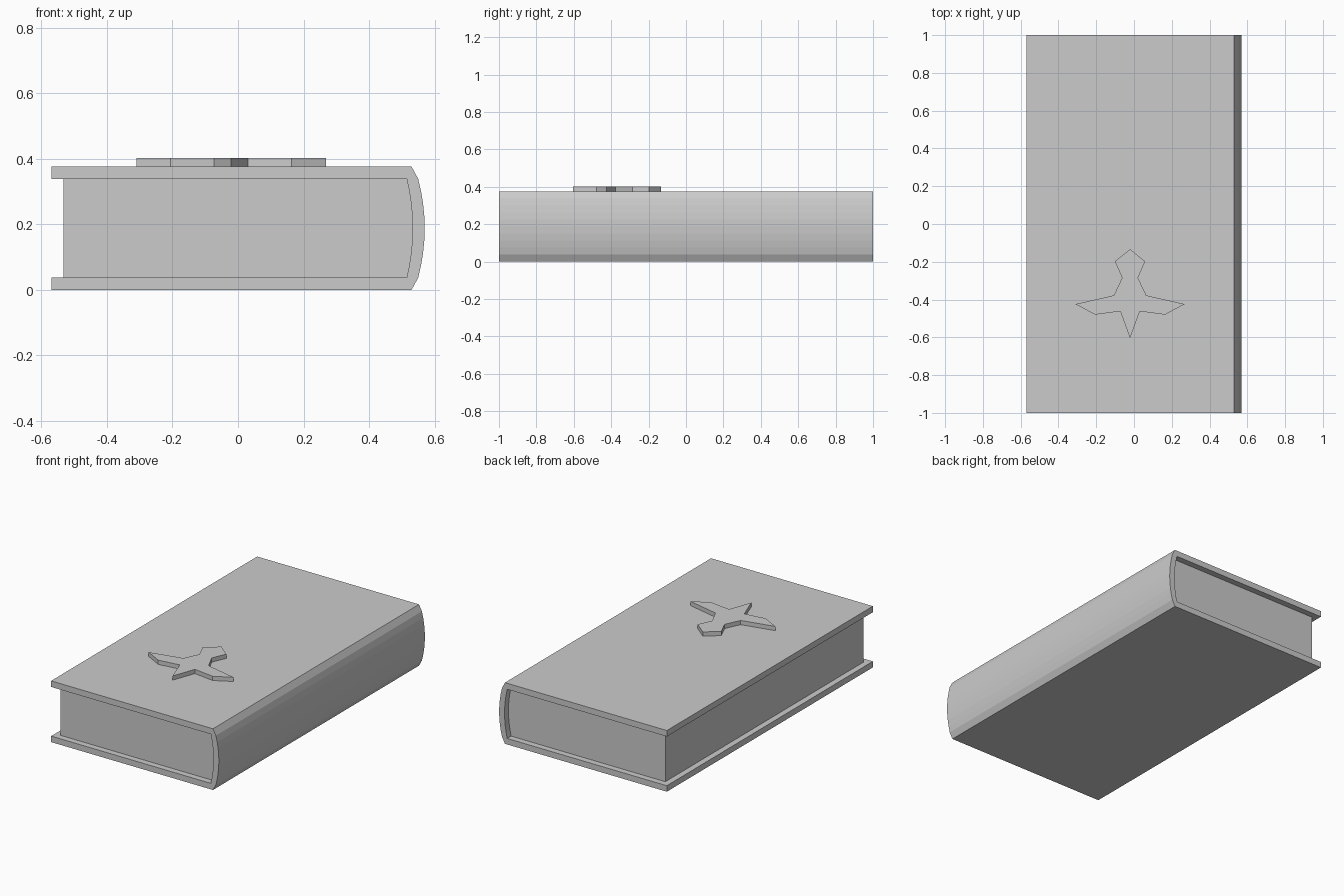
import bpy, bmesh

if "Cube" in bpy.data.objects:
    bpy.data.objects.remove(bpy.data.objects["Cube"])

H = 0.376       # total thickness of the book
T = 0.037       # board thickness
MID = H / 2
SEG = 8         # facets along the spine curve


def prism(name, outline, axis, lo, hi):
    """Extrude a 2D outline along y (outline = x,z) or z (outline = x,y)."""
    bm = bmesh.new()
    place = (lambda a, b: (a, lo, b)) if axis == 'y' else (lambda a, b: (a, b, lo))
    face = bm.faces.new([bm.verts.new(place(a, b)) for a, b in outline])
    result = bmesh.ops.extrude_face_region(bm, geom=[face])
    moved = [v for v in result['geom'] if isinstance(v, bmesh.types.BMVert)]
    step = (0, hi - lo, 0) if axis == 'y' else (0, 0, hi - lo)
    bmesh.ops.translate(bm, verts=moved, vec=step)
    bmesh.ops.recalc_face_normals(bm, faces=bm.faces)
    mesh = bpy.data.meshes.new(name)
    bm.to_mesh(mesh)
    bm.free()
    obj = bpy.data.objects.new(name, mesh)
    bpy.context.collection.objects.link(obj)
    return obj


def arc(peak, drop):
    """Shallow bulge from the bottom board's inside to the top board's inside."""
    points = []
    for i in range(SEG + 1):
        t = 2 * i / SEG - 1
        points.append((peak - drop * t * t, MID + t * (MID - T)))
    return points


outer = [(0.53, 0)] + arc(0.57, 0.02) + [(0.53, H)]
inner = arc(0.533, 0.018)

# Cover: two boards joined by the rounded spine
cover = [(-0.57, 0)] + outer + [(-0.57, H), (-0.57, H - T)]
cover += inner[::-1] + [(-0.57, T)]
prism("cover", cover, 'y', -1, 1)

# Page block, set back from the cover edges and filling the spine
prism("pages", [(-0.533, T)] + inner + [(-0.533, H - T)], 'y', -0.962, 0.962)

# Raised bird-shaped ornament, mirrored about its own centre line
CX = -0.021
half = [(0.08, -0.198), (0.042, -0.285), (0.086, -0.378), (0.289, -0.424),
        (0.185, -0.48), (0.052, -0.462)]
bird = [(0, -0.133)] + half + [(0, -0.604)] + [(-x, y) for x, y in reversed(half)]
prism("bird_ornament", [(CX + x, y) for x, y in bird], 'z', H, 0.402)
